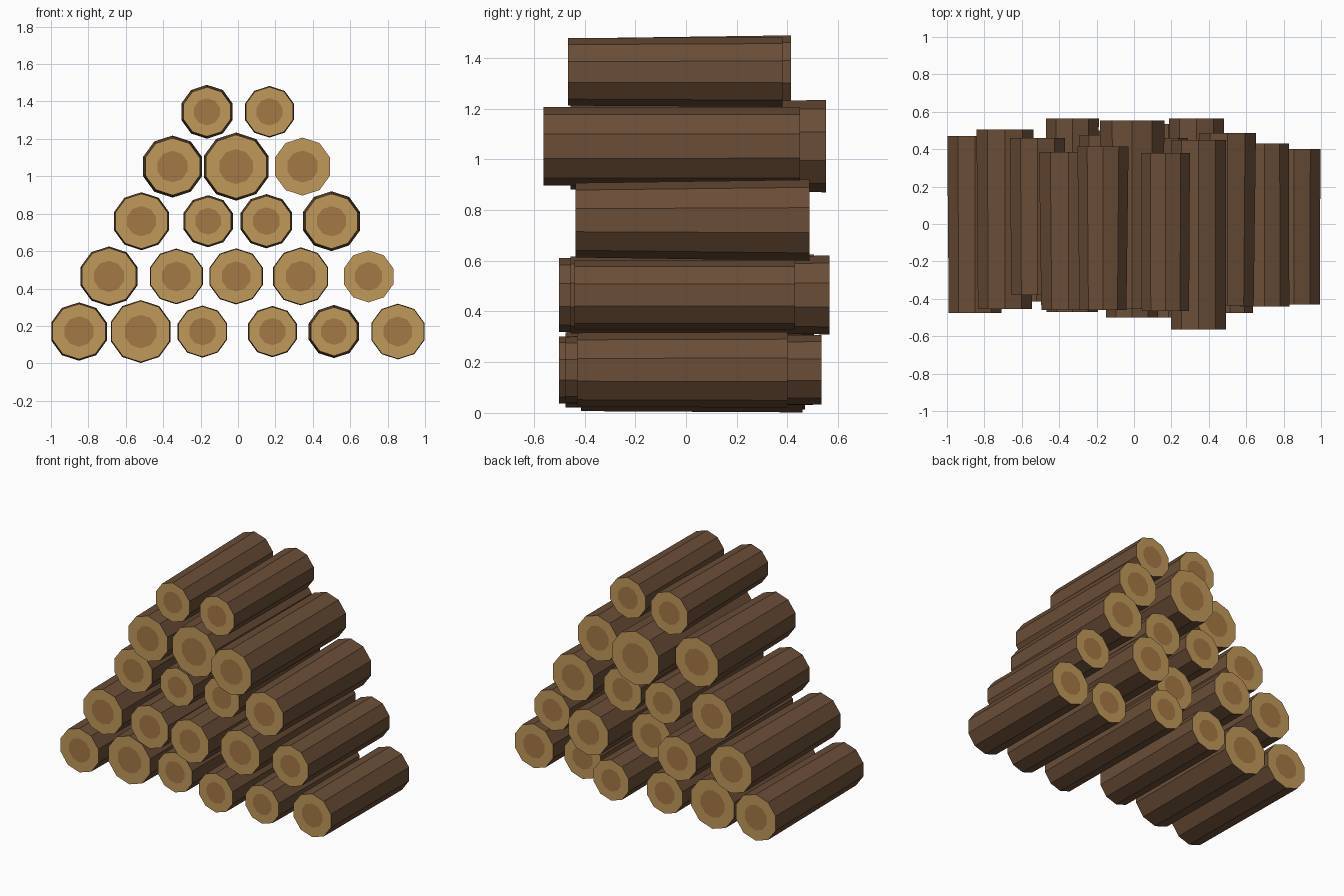
import bpy, bmesh, math

SIDES = 10
CORE = 0.55  # heartwood radius as a share of the end radius


def material(name, rgb):
    m = bpy.data.materials.new(name)
    m.diffuse_color = (*rgb, 1)
    return m


MATS = [material("bark", (0.145, 0.075, 0.038)),
        material("cut_wood", (0.53, 0.32, 0.105)),
        material("heartwood", (0.376, 0.188, 0.058))]


def log(name, x, z, front, back, r_front, r_back):
    """Tapered ten-sided log along y with ringed cut ends."""
    bm = bmesh.new()

    def ring(y, r):
        angles = [math.pi / 2 + 2 * math.pi * i / SIDES for i in range(SIDES)]
        return [bm.verts.new((r * math.cos(a), y, r * math.sin(a))) for a in angles]

    mid = (front + back) / 2
    f, b = front - mid, back - mid
    rings = [ring(f, r_front * CORE), ring(f, r_front),
             ring(b, r_back), ring(b, r_back * CORE)]
    # cut end, bark, cut end
    for lo, hi, mat in zip(rings, rings[1:], (1, 0, 1)):
        for i in range(SIDES):
            j = (i + 1) % SIDES
            bm.faces.new((lo[i], lo[j], hi[j], hi[i])).material_index = mat
    # heartwood on both ends
    for r in (rings[0], rings[-1]):
        bm.faces.new(r).material_index = 2
    bmesh.ops.recalc_face_normals(bm, faces=bm.faces)
    me = bpy.data.meshes.new(name)
    bm.to_mesh(me)
    bm.free()
    for m in MATS:
        me.materials.append(m)
    ob = bpy.data.objects.new(name, me)
    ob.location = (x, mid, z)
    bpy.context.collection.objects.link(ob)


# rows from the ground up: height, then x, front y, back y, front and back radius
ROWS = [
    (0.17, [(-0.85, -0.475, 0.47, 0.148, 0.156), (-0.52, -0.415, 0.46, 0.163, 0.168),
            (-0.19, -0.40, 0.50, 0.135, 0.139), (0.184, -0.50, 0.535, 0.132, 0.137),
            (0.513, -0.475, 0.37, 0.130, 0.142), (0.855, -0.43, 0.40, 0.146, 0.149)]),
    (0.465, [(-0.69, -0.455, 0.505, 0.152, 0.16), (-0.33, -0.47, 0.565, 0.145, 0.149),
             (-0.01, -0.50, 0.385, 0.146, 0.15), (0.335, -0.455, 0.565, 0.151, 0.155),
             (0.698, -0.44, 0.43, 0.139, 0.138)]),
    (0.76, [(-0.516, -0.38, 0.46, 0.147, 0.155), (-0.16, -0.42, 0.475, 0.130, 0.139),
            (0.152, -0.39, 0.46, 0.135, 0.145), (0.50, -0.435, 0.487, 0.147, 0.16)]),
    (1.052, [(-0.35, -0.46, 0.385, 0.153, 0.166), (-0.01, -0.455, 0.553, 0.170, 0.182),
             (0.345, -0.563, 0.45, 0.155, 0.154)]),
    (1.345, [(-0.166, -0.46, 0.415, 0.132, 0.144), (0.168, -0.465, 0.38, 0.133, 0.138)]),
]

for r, (z, logs) in enumerate(ROWS, 1):
    for c, (x, front, back, rf, rb) in enumerate(logs, 1):
        log(f"log_row{r}_{c}", x, z, front, back, rf, rb)
